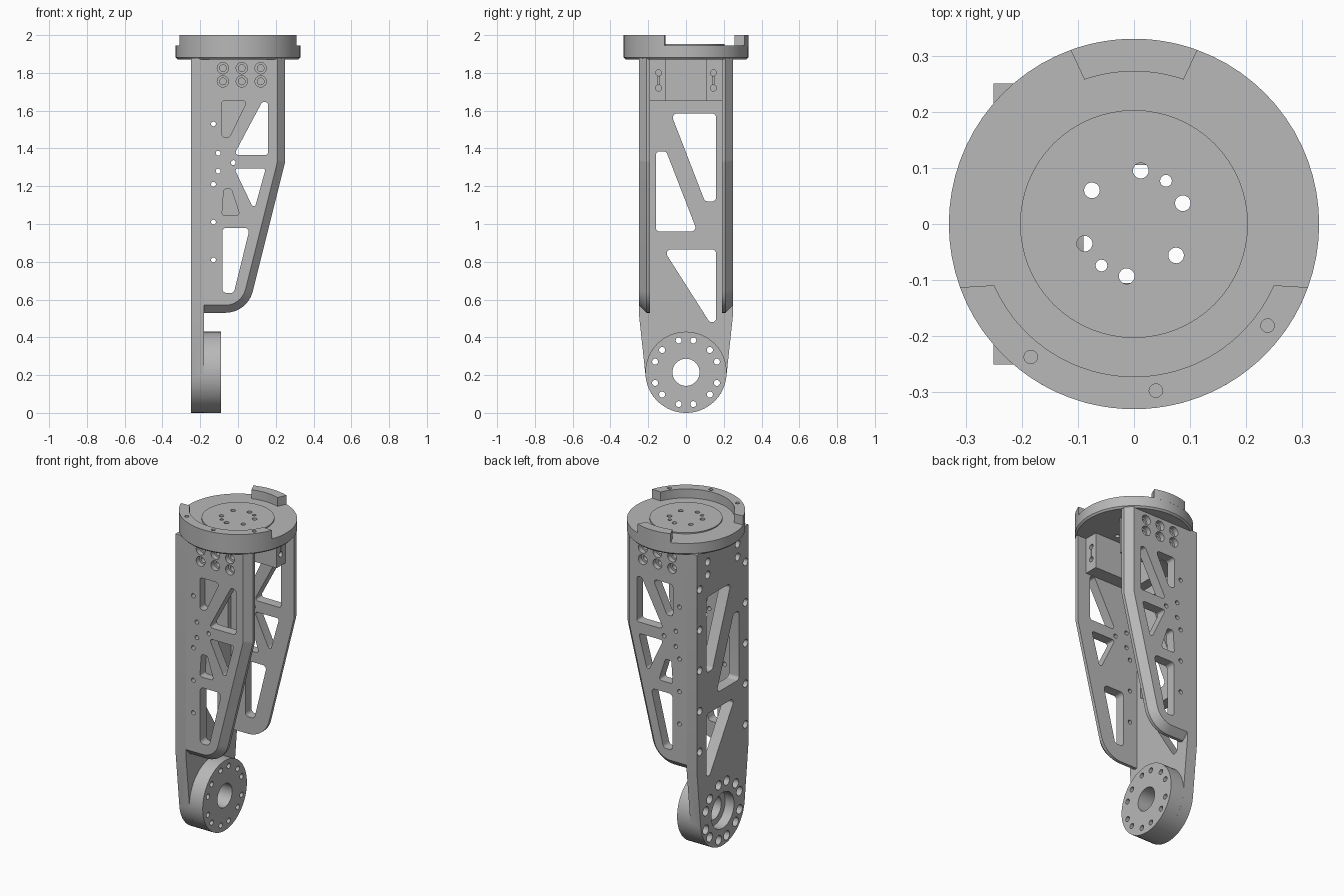
import bpy, bmesh, math
from mathutils import Vector

cube = bpy.data.objects.get("Cube")
if cube:
    bpy.data.objects.remove(cube)

grey = bpy.data.materials.new("machined_grey")
grey.use_nodes = True
grey.diffuse_color = (0.48, 0.48, 0.48, 1)
grey.node_tree.nodes["Principled BSDF"].inputs["Base Color"].default_value = (0.48, 0.48, 0.48, 1)


def circle(u, v, r, n=32):
    return [(u + r * math.cos(2 * math.pi * i / n), v + r * math.sin(2 * math.pi * i / n)) for i in range(n)]


def rounded(points, radius, steps=6):
    """Round each corner of a polygon; radius is one value or one per corner."""
    out, n = [], len(points)
    for i, p in enumerate(points):
        r = radius[i] if isinstance(radius, list) else radius
        p = Vector(p)
        if r == 0:
            out.append(tuple(p))
            continue
        a = (Vector(points[i - 1]) - p).normalized()
        b = (Vector(points[(i + 1) % n]) - p).normalized()
        half = a.angle(b) / 2
        centre = p + (a + b).normalized() * r / math.sin(half)
        start = p + a * r / math.tan(half) - centre
        end = p + b * r / math.tan(half) - centre
        for k in range(steps + 1):
            d = start.lerp(end, k / steps).normalized() * r
            out.append(tuple(centre + d))
    return out


def add_prism(bm, outline, axis, lo, hi):
    """Extrude an outline along x (y,z points), y (x,z points) or z (x,y points)."""
    place = {"x": lambda u, v, w: (w, u, v),
             "y": lambda u, v, w: (u, w, v),
             "z": lambda u, v, w: (u, v, w)}[axis]
    rings = [[bm.verts.new(place(u, v, w)) for u, v in outline] for w in (lo, hi)]
    faces = [bm.faces.new(rings[0]), bm.faces.new(rings[1][::-1])]
    n = len(outline)
    for i in range(n):
        j = (i + 1) % n
        faces.append(bm.faces.new((rings[0][j], rings[0][i], rings[1][i], rings[1][j])))
    bmesh.ops.recalc_face_normals(bm, faces=faces)


def to_object(name, bm):
    mesh = bpy.data.meshes.new(name)
    bm.to_mesh(mesh)
    bm.free()
    mesh.materials.append(grey)
    ob = bpy.data.objects.new(name, mesh)
    bpy.context.collection.objects.link(ob)
    return ob


def solid(name, *prisms):
    bm = bmesh.new()
    for p in prisms:
        add_prism(bm, *p)
    return to_object(name, bm)


def modify(ob, kind, **settings):
    mod = ob.modifiers.new(kind, kind)
    for key, value in settings.items():
        setattr(mod, key, value)
    bpy.context.view_layer.objects.active = ob
    bpy.ops.object.modifier_apply(modifier=mod.name)


def combine(ob, other, operation="DIFFERENCE"):
    modify(ob, "BOOLEAN", object=other, operation=operation, solver="EXACT")
    bpy.data.objects.remove(other)


def cut(ob, outlines, axis, lo, hi):
    combine(ob, solid("cutter", *[(o, axis, lo, hi) for o in outlines]))


def smooth(ob):
    bpy.ops.object.select_all(action="DESELECT")
    ob.select_set(True)
    bpy.context.view_layer.objects.active = ob
    bpy.ops.object.shade_smooth_by_angle(angle=math.radians(25))


# Back plate with tapered foot, joined to the round pivot boss
PIVOT, R = 0.215, 0.215
arc = [math.radians(a) for a in range(188, 353, 4)]
foot = [(R * math.cos(a), PIVOT + R * math.sin(a)) for a in arc]
back = solid("back_plate", (foot + [(0.25, 0.53), (0.25, 1.88), (-0.25, 1.88), (-0.25, 0.53)], "x", -0.25, -0.18))
combine(back, solid("boss", (circle(0, PIVOT, R, 64), "x", -0.21, -0.09)), "UNION")
cut(back, [
    rounded([(-0.08, 1.585), (0.16, 1.585), (0.16, 1.12), (0.1, 1.12)], 0.022),
    rounded([(-0.16, 1.385), (-0.105, 1.385), (0.06, 0.96), (-0.16, 0.96)], 0.022),
    rounded([(-0.12, 0.865), (0.16, 0.865), (0.16, 0.48), (0.125, 0.48)], 0.022),
], "x", -0.4, 0.1)

# Pivot bore, bolt circle and the bolts along both edges
ring = []
for a in (19, 43, 77):
    for b in (a, 180 - a, 180 + a, -a):
        ring.append((0.173 * math.cos(math.radians(b)), PIVOT + 0.173 * math.sin(math.radians(b))))
edge = [(s * 0.222, 0.66 + 0.25 * i) for s in (-1, 1) for i in range(5)]
edge += [(s * 0.145, z) for s in (-1, 1) for z in (1.72, 1.8)]
cut(back, [circle(y, z, 0.016, 16) for y, z in ring] + [circle(0, PIVOT, 0.072)], "x", -0.4, 0.1)
cut(back, [circle(y, z, 0.028, 20) for y, z in ring] + [circle(0, PIVOT, 0.11, 40)], "x", -0.4, -0.19)
cut(back, [circle(y, z, 0.023, 16) for y, z in edge], "x", -0.4, -0.21)
smooth(back)

# Side plates with a chamfered outer rim
profile = rounded([(-0.18, 1.88), (-0.18, 0.53), (0.05, 0.53), (0.25, 1.33), (0.25, 1.88)],
                  [0, 0, 0.15, 0.06, 0], 10)
open_windows = [
    rounded([(0.127, 1.645), (0.16, 1.645), (0.16, 1.365), (-0.022, 1.365)], 0.015),
    rounded([(-0.02, 1.295), (0.147, 1.295), (0.092, 1.095), (0.075, 1.095)], 0.012),
    rounded([(-0.083, 0.98), (0.063, 0.98), (-0.022, 0.635), (-0.083, 0.635)], 0.022),
]
inner_windows = [
    rounded([(-0.085, 1.655), (0.05, 1.655), (-0.045, 1.46), (-0.085, 1.46)], 0.016),
    rounded([(-0.085, 1.045), (0.01, 1.045), (-0.035, 1.185), (-0.075, 1.185)], 0.014),
]
pins = [(-0.13, z) for z in (1.53, 1.21, 1.01, 0.81)] + [(-0.105, 1.375), (-0.105, 1.28), (-0.025, 1.325)]
bolts = [(x, z) for x in (-0.08, 0.02, 0.12) for z in (1.755, 1.825)]


def side_plate(name, s):
    bm = bmesh.new()
    add_prism(bm, profile, "y", s * 0.19, s * 0.25)
    rim = [e for e in bm.edges
           if all(abs(v.co.y) > 0.24 for v in e.verts)
           and sum(v.co.x for v in e.verts) > -0.35
           and min(v.co.z for v in e.verts) < 1.87]
    bmesh.ops.bevel(bm, geom=rim, offset=0.04, segments=1, affect="EDGES")
    bmesh.ops.recalc_face_normals(bm, faces=bm.faces)
    ob = to_object(name, bm)
    holes = [circle(x, z, 0.013, 16) for x, z in pins] + [circle(x, z, 0.018, 16) for x, z in bolts]
    cut(ob, open_windows + holes, "y", s * 0.1, s * 0.4)
    # The right-hand plate keeps a thin web behind its inner windows
    cut(ob, inner_windows, "y", s * (0.198 if s < 0 else 0.1), s * 0.4)
    cut(ob, [circle(x, z, 0.03, 24) for x, z in bolts], "y", s * 0.22, s * 0.4)
    smooth(ob)


side_plate("front_side_plate", -1)
side_plate("rear_side_plate", 1)

# U-shaped mounting bracket under the flange
bracket = solid("mounting_bracket", ([
    (-0.18, -0.19), (0.19, -0.19), (0.19, -0.105), (-0.12, -0.105),
    (-0.12, 0.105), (0.19, 0.105), (0.19, 0.19), (-0.18, 0.19)], "z", 1.65, 1.88))
cut(bracket, [circle(s * 0.145, z, 0.016, 16) for s in (-1, 1) for z in (1.72, 1.8)], "x", 0.1, 0.3)
cut(bracket, [rounded([(y - 0.004, 1.73), (y + 0.004, 1.73), (y + 0.004, 1.79), (y - 0.004, 1.79)], 0.001)
              for y in (-0.145, 0.145)], "x", 0.17, 0.3)
smooth(bracket)

# Round top flange with a chamfered underside and a raised centre disc
bm = bmesh.new()
add_prism(bm, circle(0, 0, 0.33, 72), "z", 1.872, 1.945)
low = [e for e in bm.edges if all(v.co.z < 1.9 for v in e.verts)]
bmesh.ops.bevel(bm, geom=low, offset=0.01, segments=1, affect="EDGES")
flange = to_object("top_flange", bm)
combine(flange, solid("disc", (circle(0, 0, 0.203, 64), "z", 1.93, 1.952)), "UNION")
big = [(0.012, 0.095), (0.087, 0.037), (0.075, -0.056), (-0.013, -0.093), (-0.088, -0.035), (-0.075, 0.06)]
small = [(0.057, 0.077), (-0.058, -0.074)]
cut(flange, [circle(x, y, 0.014, 20) for x, y in big] + [circle(x, y, 0.0105, 20) for x, y in small],
    "z", 1.8, 2.1)
smooth(flange)


# Raised locating rims
def rim(name, start, end):
    angles = [math.radians(start + (end - start) * i / 40) for i in range(41)]
    taper = math.radians(3)
    outer = [(0.33 * math.cos(a), 0.33 * math.sin(a)) for a in angles]
    mid = sum(angles) / len(angles)
    inner = [(0.272 * math.cos(a), 0.272 * math.sin(a))
             for a in [mid + (a - mid) * (1 - taper) for a in reversed(angles)]]
    return solid(name, (outer + inner, "z", 1.94, 2.0))


smooth(rim("rear_rim", 70, 110))
front_rim = rim("front_rim", 200, 340)
cut(front_rim, [circle(x, y, 0.012, 20) for x, y in ((-0.184, -0.237), (0.039, -0.297), (0.238, -0.181))],
    "z", 1.975, 2.1)
smooth(front_rim)
